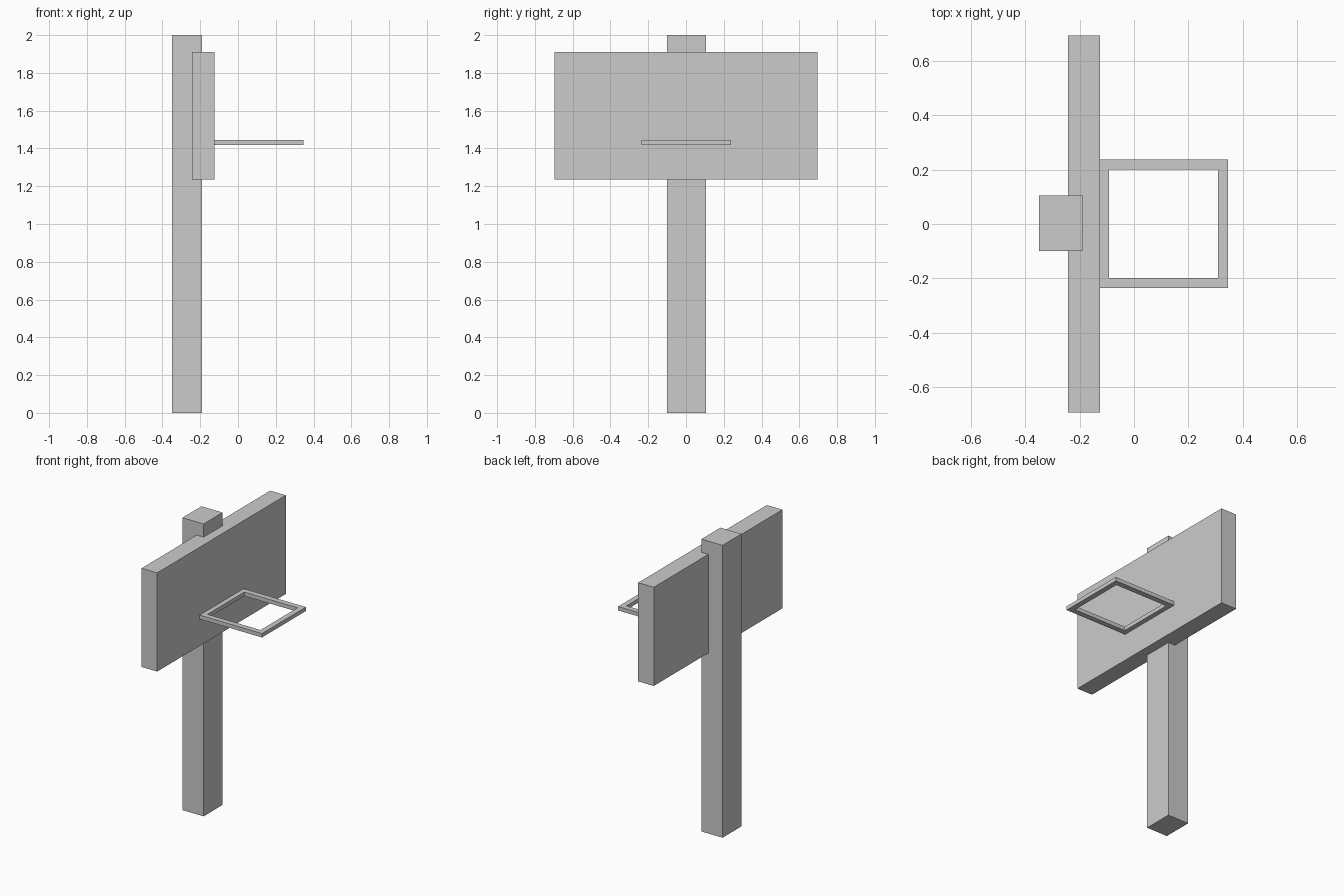
import bpy
import bmesh

if "Cube" in bpy.data.objects:
    bpy.data.objects.remove(bpy.data.objects["Cube"])

grey = bpy.data.materials.new("light_grey")
grey.diffuse_color = (0.6, 0.6, 0.6, 1)
grey.use_nodes = True
grey.node_tree.nodes["Principled BSDF"].inputs["Base Color"].default_value = grey.diffuse_color


def finish(name, bm):
    bmesh.ops.recalc_face_normals(bm, faces=bm.faces[:])
    mesh = bpy.data.meshes.new(name)
    bm.to_mesh(mesh)
    bm.free()
    mesh.materials.append(grey)
    obj = bpy.data.objects.new(name, mesh)
    bpy.context.collection.objects.link(obj)
    return obj


def box(name, x, y, z):
    """Box spanning the given (min, max) ranges."""
    bm = bmesh.new()
    bmesh.ops.create_cube(bm, size=1)
    for v in bm.verts:
        v.co = [r[0] if c < 0 else r[1] for c, r in zip(v.co, (x, y, z))]
    return finish(name, bm)


def frame(name, outer, inner, z):
    """Flat rectangular ring between two (x0, x1, y0, y1) outlines."""
    bm = bmesh.new()

    def loop(x0, x1, y0, y1):
        return [bm.verts.new((px, py, z[0]))
                for px, py in ((x0, y0), (x1, y0), (x1, y1), (x0, y1))]

    a, b = loop(*outer), loop(*inner)
    faces = [bm.faces.new((a[i], a[(i + 1) % 4], b[(i + 1) % 4], b[i]))
             for i in range(4)]
    ext = bmesh.ops.extrude_face_region(bm, geom=faces, use_keep_orig=True)
    top = [g for g in ext["geom"] if isinstance(g, bmesh.types.BMVert)]
    bmesh.ops.translate(bm, verts=top, vec=(0, 0, z[1] - z[0]))
    return finish(name, bm)


# Upright post
box("post", (-0.35, -0.19), (-0.1, 0.105), (0, 2))
# Backboard, let into the post
box("backboard", (-0.243, -0.125), (-0.695, 0.695), (1.235, 1.91))
# Square hoop fixed to the board
frame("hoop", (-0.125, 0.347, -0.236, 0.238), (-0.092, 0.31, -0.199, 0.2),
      (1.419, 1.446))
